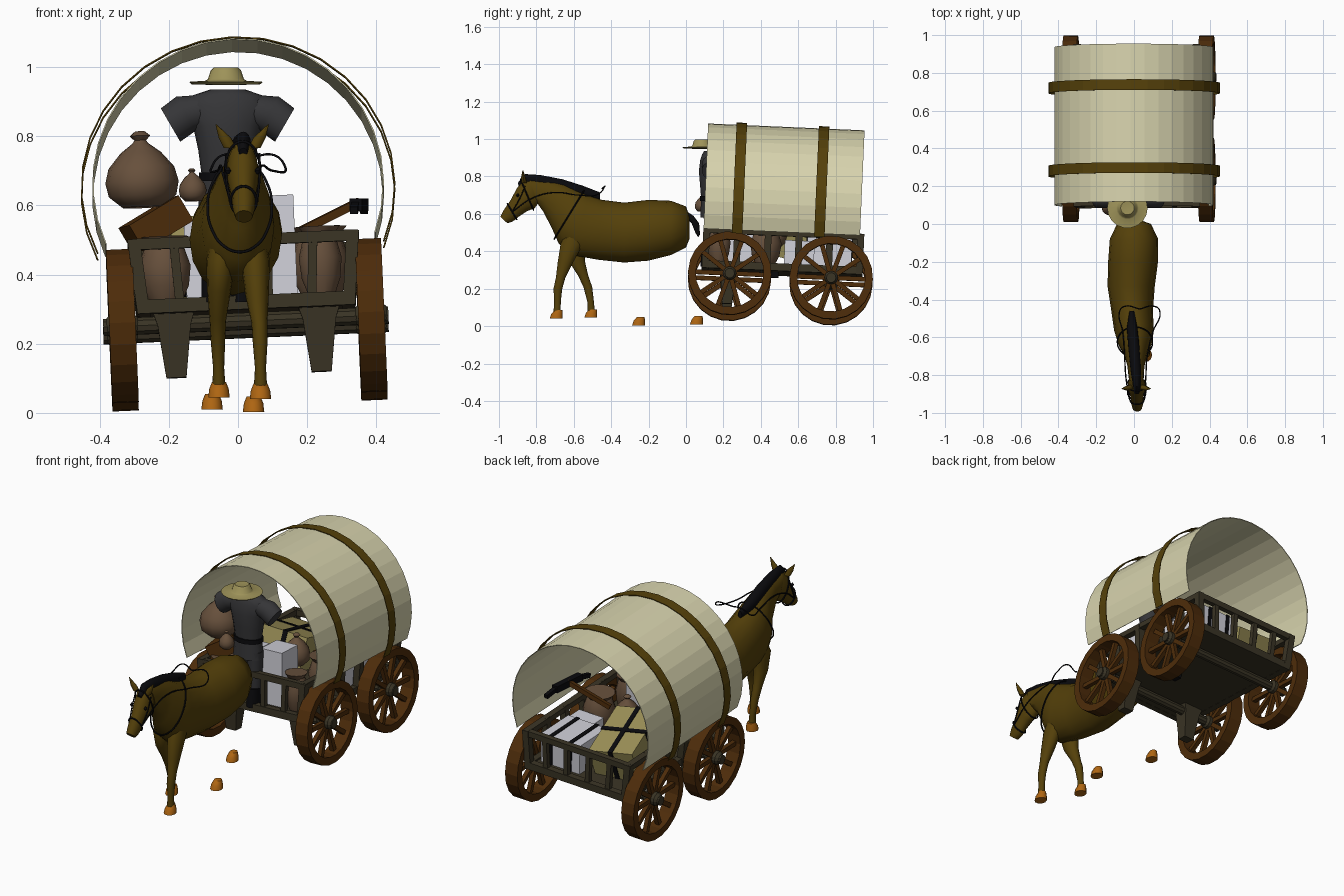
import bpy, bmesh
from math import pi, sin, cos, radians
from mathutils import Vector, Matrix

if "Cube" in bpy.data.objects:
    bpy.data.objects.remove(bpy.data.objects["Cube"])

def material(name, *rgb):
    m = bpy.data.materials.new(name)
    m.use_nodes = True
    m.diffuse_color = (*rgb, 1)
    m.node_tree.nodes["Principled BSDF"].inputs["Base Color"].default_value = (*rgb, 1)
    return m

CANVAS = material("cream canvas", .68, .65, .42)
COAT = material("olive brown", .09, .052, .003)
WHEEL = material("red brown wood", .075, .025, .003)
WOOD = material("dark wood", .042, .034, .018)
HOOF = material("orange horn", .42, .13, .006)
SACK = material("sackcloth", .135, .08, .045)
CLOTH = material("charcoal cloth", .036, .036, .039)
BLACK = material("black leather", .003, .003, .004)
WHITE = material("pale crate", .62, .62, .68)
STRAW = material("straw", .34, .29, .1)

# The wagon leans a little to one side and to the back
WAGON = (Matrix.Translation((.025, .5, .26)) @ Matrix.Rotation(radians(-2.5), 4, 'X')
         @ Matrix.Rotation(radians(-2.5), 4, 'Y') @ Matrix.Translation((0, -.5, -.26)))
WORLD = Matrix()

def finish(name, bm, mat, frame=WORLD, smooth=False):
    bmesh.ops.recalc_face_normals(bm, faces=bm.faces)
    me = bpy.data.meshes.new(name)
    bm.to_mesh(me)
    bm.free()
    me.materials.append(mat)
    ob = bpy.data.objects.new(name, me)
    bpy.context.collection.objects.link(ob)
    ob.matrix_world = frame
    if smooth:
        bpy.ops.object.select_all(action='DESELECT')
        ob.select_set(True)
        bpy.context.view_layer.objects.active = ob
        bpy.ops.object.shade_smooth_by_angle(angle=radians(50))
    return ob

def loft(bm, rings, n=14, phase=0, closed=False):
    """Skin elliptical rings given as (centre, half axis, half axis)."""
    loops = []
    for c, u, v in rings:
        c, u, v = Vector(c), Vector(u), Vector(v)
        loops.append([bm.verts.new(c + u * cos(phase + 2 * pi * i / n) + v * sin(phase + 2 * pi * i / n))
                      for i in range(n)])
    pairs = list(zip(loops, loops[1:])) + ([(loops[-1], loops[0])] if closed else [])
    for a, b in pairs:
        for i in range(n):
            bm.faces.new((a[i], a[i - 1], b[i - 1], b[i]))
    if not closed:
        bm.faces.new(loops[0])
        bm.faces.new(loops[-1])

def stack(name, rows, mat, frame=WORLD, n=14, phase=0, smooth=True):
    """Horizontal rings: x, y, z, radius x, radius y."""
    bm = bmesh.new()
    loft(bm, [((x, y, z), (a, 0, 0), (0, b, 0)) for x, y, z, a, b in rows], n, phase)
    return finish(name, bm, mat, frame, smooth)

def pot(name, x, y, z, r, h, profile):
    return stack(name, [(x, y, z + t * h, k * r, k * r) for t, k in profile], SACK, WAGON)

def bar(bm, a, b, w, d):
    a, b = Vector(a), Vector(b)
    m = Matrix.LocRotScale((a + b) / 2, (b - a).to_track_quat('Z', 'Y'), (w, d, (b - a).length))
    bmesh.ops.create_cube(bm, size=1, matrix=m)

def box(name, c, size, mat, turn=(0, 0, 0)):
    bm = bmesh.new()
    rot = Matrix.Rotation(turn[2], 3, 'Z') @ Matrix.Rotation(turn[1], 3, 'Y') @ Matrix.Rotation(turn[0], 3, 'X')
    bmesh.ops.create_cube(bm, size=1, matrix=Matrix.LocRotScale(c, rot.to_quaternion(), size))
    return finish(name, bm, mat, WAGON)

def cord(name, pts, r=.0035, cyclic=False):
    cu = bpy.data.curves.new(name, 'CURVE')
    cu.dimensions = '3D'
    cu.bevel_depth, cu.bevel_resolution = r, 1
    sp = cu.splines.new('BEZIER')
    sp.bezier_points.add(len(pts) - 1)
    for p, co in zip(sp.bezier_points, pts):
        p.co = co
        p.handle_left_type = p.handle_right_type = 'AUTO'
    sp.use_cyclic_u = cyclic
    sp.resolution_u = 6
    cu.materials.append(BLACK)
    bpy.context.collection.objects.link(bpy.data.objects.new(name, cu))

# Wheels and axles
for end, y in (("front", .233), ("rear", .776)):
    for side, x in (("right", -.36), ("left", .36)):
        c = Vector((x, y, .255))
        bm = bmesh.new()
        rim = [(-.038, .223), (.038, .223), (.038, .182), (-.038, .182)]
        loft(bm, [(c + Vector((dx, 0, 0)), (0, r, 0), (0, 0, r)) for dx, r in rim], 22, closed=True)
        for i in range(10):
            d = Vector((0, cos(pi * i / 5), sin(pi * i / 5)))
            bar(bm, c + d * .025, c + d * .19, .024, .024)
        finish(f"{end}_{side}_wheel", bm, WHEEL, WAGON)
        bm = bmesh.new()
        loft(bm, [(c + Vector((dx, 0, 0)), (0, r, 0), (0, 0, r))
                  for dx, r in ((-.045, .025), (-.03, .036), (.03, .036), (.045, .025))], 12)
        finish(f"{end}_{side}_hub", bm, WOOD, WAGON)
    bm = bmesh.new()
    loft(bm, [((x, y, .253), (0, .026, 0), (0, 0, .026)) for x in (-.415, .41)], 10)
    finish(f"{end}_axle", bm, WOOD, WAGON)

# Wagon bed with railings
bm = bmesh.new()
F, B, Z = .1, .925, .483
bar(bm, (0, F, .298), (0, B, .298), .6, .03)
for s in (-1, 1):
    bar(bm, (s * .315, F - .018, Z), (s * .315, B + .018, Z), .035, .03)
    bar(bm, (s * .295, F - .018, .302), (s * .295, B + .018, .302), .035, .04)
    for i in range(6):
        y = F + (B - F) * i / 5
        bar(bm, (s * .297, y, .283), (s * .317, y, Z + .015), .036, .036)
for y in (F, B):
    bar(bm, (-.32, y, Z), (.32, y, Z), .03, .032)
    bar(bm, (-.31, y, .302), (.31, y, .302), .035, .04)
    for x in (-.19, -.065, .065, .19):
        bar(bm, (x, y, .295), (x * 1.06, y, Z), .026, .026)
finish("wagon_bed", bm, WOOD, WAGON)
for side, x in (("right", -.21), ("left", .21)):
    stack(f"{side}_prop_leg", [(x, .225, z, a * 1.41, b * 1.41) for z, a, b in
          ((.098, .029, .026), (.25, .048, .042), (.29, .061, .046))], WOOD, WAGON, 4, pi / 4, False)
box("under_bracket", (.085, .47, .268), (.045, .05, .03), BLACK)

# Canvas cover and its hoops
def arch(name, y0, y1, rx, rz, low, thick, mat, n):
    bm = bmesh.new()
    a0, rows = radians(-low), []
    for i in range(n + 1):
        a = a0 + (pi - 2 * a0) * i / n
        rows.append([bm.verts.new((rx * cos(a) - .008, y, .645 + rz * sin(a))) for y in (y0, y1)])
    for p, q in zip(rows, rows[1:]):
        bm.faces.new((p[0], p[1], q[1], q[0]))
    ob = finish(name, bm, mat, WAGON)
    mod = ob.modifiers.new("thickness", 'SOLIDIFY')
    mod.thickness, mod.offset = thick, 0

arch("canvas_cover", .083, .92, .42, .42, 22, .004, CANVAS, 22)
for name, y in (("front_hoop", .263), ("rear_hoop", .703)):
    arch(name, y - .028, y + .028, .453, .432, 24, .004, COAT, 20)

# Cargo
SACK_SHAPE = [(0, .55), (.15, .92), (.33, 1), (.52, .9), (.72, .55), (.84, .22), (.88, .16), (.94, .28), (1, .13)]
POT_SHAPE = [(0, .6), (.25, .9), (.55, 1), (.8, .8), (.88, .7), (1, .95)]
pot("large_sack", -.285, .22, .595, .106, .22, SACK_SHAPE)
pot("small_sack", -.14, .07, .6, .04, .095, SACK_SHAPE)
pot("right_jar", -.23, .18, .315, .075, .19, POT_SHAPE)
pot("left_jar", .22, .17, .315, .062, .2, POT_SHAPE)
pot("left_barrel", .22, .42, .315, .085, .21, POT_SHAPE)
pot("middle_sack", .02, .46, .42, .07, .17, SACK_SHAPE)
box("tilted_crate", (-.25, .24, .545), (.17, .16, .085), WHEEL, (0, -.5, .2))
crates = [("front_left", (.085, .215, .46), (.13, .14, .3)), ("front_right", (-.12, .28, .43), (.1, .14, .24)),
          ("rear_left", (.14, .76, .39), (.24, .24, .17)), ("side", (.2, .6, .38), (.15, .16, .14))]
for name, c, size in crates:
    box(name + "_crate", c, size, WHITE)
    if name == "rear_left":
        for dx in (-.06, .06):
            box("crate_strap", (c[0] + dx, c[1], c[2]), (.022, size[1] + .008, size[2] + .008), BLACK)
tilt = (-.25, .15, .15)
box("straw_bale", (-.12, .65, .435), (.25, .36, .18), STRAW, tilt)
box("bale_strap_long", (-.12, .65, .435), (.025, .368, .188), BLACK, tilt)
box("bale_strap_cross", (-.12, .65, .435), (.258, .025, .188), BLACK, tilt)
bm = bmesh.new()
bar(bm, (.35, .55, .61), (.13, .485, .5), .024, .024)
finish("pick_handle", bm, WHEEL)
bm = bmesh.new()
for s in (-1, 1):
    bar(bm, (.35, .55, .602), (.35 + s * .01, .55 + s * .1, .602), .036, .036)
    bar(bm, (.35 + s * .01, .55 + s * .09, .6), (.35 + s * .015, .55 + s * .17, .585), .022, .022)
finish("pick_head", bm, BLACK)

# Driver
X, Y = -.03, .135
stack("driver_shirt", [(X, Y, z, a, b) for z, a, b in ((.68, .074, .055), (.76, .085, .062), (.83, .1, .068),
      (.89, .125, .06), (.918, .1, .05), (.935, .05, .04))], CLOTH)
stack("driver_belt", [(X, Y, z, .083, .063) for z in (.67, .695)], BLACK)
stack("driver_hips", [(X, Y, .58, .085, .06), (X, Y, .68, .076, .056)], CLOTH)
for side, s in (("right", -1), ("left", 1)):
    bm = bmesh.new()
    loft(bm, [((X + s * dx, Y, z), (s * r * .5, 0, r * .86), (0, r * .9, 0)) for dx, z, r in
              ((.07, .875, .05), (.12, .865, .057), (.165, .832, .056))])
    finish(f"driver_{side}_sleeve", bm, CLOTH, smooth=True)
    stack(f"driver_{side}_leg", [(X + s * .042, Y, z, r, r) for z, r in ((.36, .03), (.5, .038), (.62, .043))], CLOTH)
    stack(f"driver_{side}_boot", [(X + s * .042, Y - .01, z, .033, b) for z, b in
                                  ((.32, .05), (.36, .046), (.42, .04))], BLACK)
stack("straw_hat", [(X - .005, .085, z, r, r) for z, r in ((.948, .045), (.95, .1), (.957, .107), (.96, .06),
      (.965, .052), (.99, .044), (.998, .036), (.996, .02))], STRAW, n=18)

# Horse: each row is top y, z, bottom y, z, half width, x
def sweep(name, rows, mat):
    bm = bmesh.new()
    loft(bm, [((x, (a + c) / 2, (b + d) / 2), (w, 0, 0), (0, (a - c) / 2, (b - d) / 2)) for a, b, c, d, w, x in rows], 16)
    return finish(name, bm, mat, smooth=True)

sweep("horse_body", [(.02, .58, .02, .47, .035, 0), (0, .64, 0, .42, .09, 0), (-.08, .67, -.08, .38, .128, 0),
      (-.2, .675, -.2, .35, .132, -.005), (-.33, .66, -.33, .34, .125, -.015), (-.45, .675, -.47, .355, .11, -.01),
      (-.52, .7, -.61, .38, .105, 0), (-.58, .725, -.68, .44, .09, .005), (-.65, .76, -.72, .53, .063, .01),
      (-.74, .785, -.765, .615, .045, .01), (-.84, .795, -.79, .65, .04, .012)], COAT)
sweep("horse_head", [(-.83, .8, -.78, .67, .03, .012), (-.875, .78, -.81, .63, .045, .013), (-.905, .735, -.85, .615, .045, .015),
      (-.94, .67, -.895, .585, .034, .016), (-.975, .62, -.925, .56, .032, .017), (-.993, .585, -.955, .55, .025, .017)], COAT)
sweep("horse_mane", [(-.9, .765, -.89, .74, .012, .015), (-.86, .813, -.84, .75, .022, .015), (-.78, .808, -.77, .74, .028, .01),
      (-.66, .785, -.65, .71, .03, 0), (-.55, .75, -.55, .68, .028, -.01), (-.46, .715, -.46, .675, .012, -.012)], BLACK)
sweep("horse_tail", [(.01, .61, .0, .58, .015, 0), (.04, .59, .03, .55, .02, 0), (.07, .55, .05, .5, .018, 0),
      (.075, .49, .065, .475, .006, 0)], BLACK)
for side, s in (("right", -1), ("left", 1)):
    stack(f"horse_{side}_ear", [(.012 + s * .035, -.865, .765, .018, .014), (.012 + s * .05, -.87, .795, .018, .012),
          (.012 + s * .075, -.872, .833, .002, .002)], COAT, n=8)
    stack(f"horse_{side}_eye", [(.014 + s * .043, -.9, z, r, r) for z, r in ((.69, .003), (.7, .009), (.71, .003))], BLACK, n=8)

# Front legs, and hooves at all four corners
stack("front_left_leg", [(.065, -.69, .06, .02, .02), (.065, -.687, .13, .016, .018), (.064, -.685, .2, .021, .024),
      (.062, -.67, .26, .023, .026), (.055, -.645, .34, .034, .042), (.05, -.61, .44, .042, .062), (.045, -.58, .53, .03, .05)], COAT)
stack("front_right_leg", [(-.055, -.505, .06, .02, .02), (-.056, -.51, .13, .016, .018), (-.058, -.525, .21, .021, .024),
      (-.058, -.55, .27, .024, .028), (-.055, -.585, .35, .034, .045), (-.05, -.595, .44, .042, .062), (-.045, -.57, .53, .03, .05)], COAT)
for name, x, y, z in (("front_left", .065, -.69, .04), ("front_right", -.055, -.505, .045),
                      ("rear_left", .045, -.25, .003), ("rear_right", -.075, .06, .01)):
    stack(name + "_hoof", [(x, y - .004, z, .031, .036), (x, y, z + .025, .028, .032), (x, y + .008, z + .045, .02, .022)], HOOF, n=10)

# Harness
def ring_cord(name, a, b, c, d, w, x):
    pts = [(x + w * cos(t), (a + c) / 2 + (a - c) / 2 * sin(t), (b + d) / 2 + (b - d) / 2 * sin(t))
           for t in (i * pi / 6 for i in range(12))]
    cord(name, pts, .004, True)

ring_cord("collar", -.545, .725, -.705, .465, .093, .005)
ring_cord("noseband", -.955, .655, -.905, .57, .037, .016)
ring_cord("cheek_band", -.885, .785, -.815, .62, .05, .013)
for s in (-1, 1):
    cord("cheek_strap", [(.014 + s * .048, -.86, .75), (.014 + s * .048, -.89, .68), (.016 + s * .039, -.93, .61)])
    cord("rein", [(.016 + s * .038, -.93, .61), (.01 + s * .052, -.82, .685), (.01 + s * .06, -.7, .715),
                  (.02 + s * .08, -.57, .7), (.03 + s * .108, -.47, .705), (.03 + s * .075, -.435, .745), (.03, -.45, .735)])
